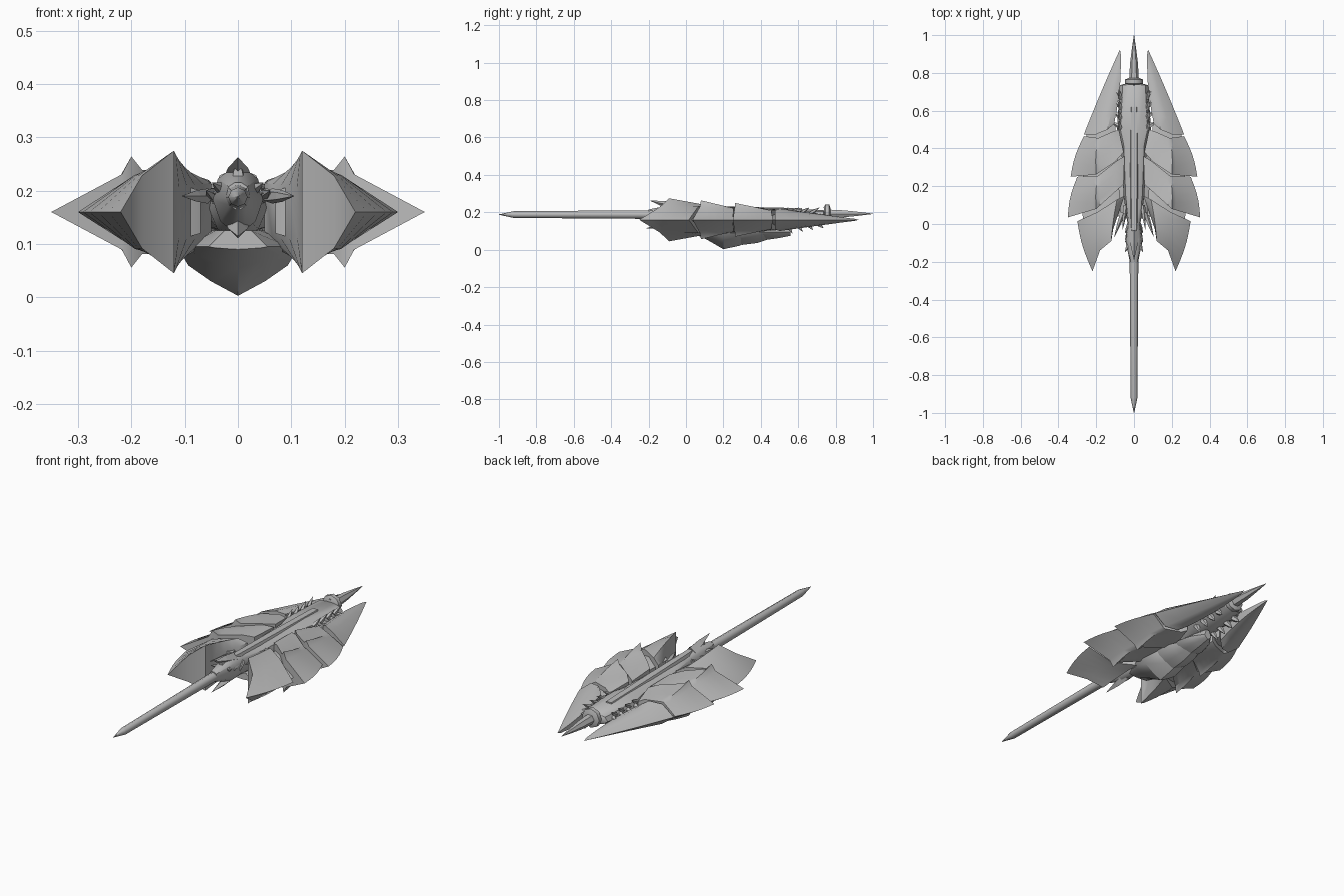
import bpy, bmesh, math
from mathutils import Vector

if "Cube" in bpy.data.objects:
    bpy.data.objects.remove(bpy.data.objects["Cube"])

MID = 0.16  # height of the wing edge plane

grey = bpy.data.materials.new("hull grey")
grey.diffuse_color = (0.5, 0.5, 0.5, 1)
grey.use_nodes = True
grey.node_tree.nodes["Principled BSDF"].inputs["Base Color"].default_value = grey.diffuse_color


def finish(name, verts, faces, angle=28):
    me = bpy.data.meshes.new(name)
    me.from_pydata([tuple(v) for v in verts], [], faces)
    bm = bmesh.new()
    bm.from_mesh(me)
    bmesh.ops.remove_doubles(bm, verts=bm.verts, dist=0.0004)
    bmesh.ops.recalc_face_normals(bm, faces=bm.faces)
    bm.to_mesh(me)
    bm.free()
    me.materials.append(grey)
    ob = bpy.data.objects.new(name, me)
    bpy.context.collection.objects.link(ob)
    if angle:
        bpy.ops.object.select_all(action='DESELECT')
        ob.select_set(True)
        bpy.context.view_layer.objects.active = ob
        bpy.ops.object.shade_smooth_by_angle(angle=math.radians(angle))
    return ob


def skin(rings):
    n = len(rings[0])
    return [p for r in rings for p in r], [
        (k * n + i, k * n + (i + 1) % n, (k + 1) * n + (i + 1) % n, (k + 1) * n + i)
        for k in range(len(rings) - 1) for i in range(n)]


def loft(name, rings, angle=28):
    """Skin closed rings of equal length and cap both ends."""
    n = len(rings[0])
    verts, faces = skin(rings)
    faces += [tuple(range(n)), tuple(range((len(rings) - 1) * n, len(rings) * n))]
    return finish(name, verts, faces, angle)


def circle(r, sides):
    return [(r * math.cos(2 * math.pi * i / sides), r * math.sin(2 * math.pi * i / sides)) for i in range(sides)]


def spike(name, base, tip, r, sides=5):
    """Tapered tooth from base to tip."""
    base, tip = Vector(base), Vector(tip)
    rot = (tip - base).to_track_quat('Z', 'Y')
    return loft(name, [[base.lerp(tip, t) + rot @ Vector((u, v, 0)) for u, v in circle(r * s, sides)]
                       for t, s in ((0, 1), (0.45, 0.75), (1, 0.03))], 0)


def shell(name, front, back, side, bow=0.012, inner=0.0, notch=0.0, rows=6):
    """Armour shell, equal above and below MID; notch lifts a pointed ridge at the front edge."""
    front, back = [Vector(p) for p in front], [Vector(p) for p in back]
    if notch:  # narrow columns either side of the ridge
        for edge in (front, back):
            edge.insert(3, edge[2].lerp(edge[3], .12))
            edge.insert(2, edge[1].lerp(edge[2], .8))
    rings, m = [], len(front)
    for k in range(rows):
        t = k / (rows - 1)
        top = []
        for i, (f, b) in enumerate(zip(front, back)):
            p = f.lerp(b, t)
            s = i / (m - 1)
            p.x += (bow * s + inner * (1 - s)) * math.sin(math.pi * t)
            if i == 3:
                p.z += notch * (1 - t)
            top.append(Vector((p.x * side, p.y, p.z)))
        rings.append(top + [Vector((p.x, p.y, 2 * MID - p.z)) for p in reversed(top)])
    verts, faces = skin(rings)
    n = 2 * m
    # end walls as strips, following the curved edges
    for o in (0, (rows - 1) * n):
        faces += [(o + i, o + i + 1, o + n - 2 - i, o + n - 1 - i) for i in range(m - 1)]
    return finish(name, verts, faces, 38)


def wing(side, tag):
    """Four overlapping shells over a core; edge points run from inner to outer."""
    shell(tag + "_front_shell",
          [(.125, -.07, .20), (.12, -.09, .275), (.18, -.14, .228), (.22, -.25, .16)],
          [(.05, .15, .215), (.09, .13, .235), (.19, .065, .23), (.30, .015, .16)], side)
    shell(tag + "_second_shell",
          [(.055, .21, .22), (.10, .17, .235), (.20, .08, .240), (.35, .035, .16)],
          [(.05, .36, .215), (.09, .335, .225), (.19, .255, .222), (.30, .25, .16)], side, notch=.024)
    shell(tag + "_third_shell",
          [(.055, .38, .22), (.10, .33, .23), (.20, .262, .232), (.335, .25, .16)],
          [(.08, .50, .20), (.11, .49, .215), (.19, .455, .21), (.265, .465, .16)], side, notch=.018)
    shell(tag + "_rear_shell",
          [(.105, .53, .20), (.14, .50, .22), (.20, .475, .21), (.265, .475, .16)],
          [(.07 + .0015 * i, .90 + .008 * i, .166 - .002 * i) for i in range(4)], side, .004, -.012)
    shell(tag + "_wing_core", [(.07, .05, .20), (.14, 0, .22), (.27, 0, .16)],
          [(.10, .53, .18), (.13, .52, .19), (.25, .49, .16)], side)


for side, tag in ((-1, "left"), (1, "right")):
    wing(side, tag)
    # ribs between spine and rear shells
    for i in range(4):
        y = .53 + .055 * i
        x = .118 - .006 * i
        spike(f"{tag}_rib_{i}", (.06 * side, y - .02, .18), (x * side, y + .01, .188), .019)
        spike(f"{tag}_lower_tooth_{i}", (.05 * side, y, .15), (.055 * side, y + .04, .085 + .01 * i), .016)
        spike(f"{tag}_upper_tooth_{i}", (.07 * side, y - .03, .195), (.08 * side, y + .02, .226), .012)
    # forward claws and jaw teeth
    spike(tag + "_claw", (.06 * side, .06, .19), (.105 * side, -.07, .19), .015)
    spike(tag + "_inner_claw", (.045 * side, .10, .19), (.06 * side, -.03, .2), .014)
    for i in range(3):
        y = -.13 + .05 * i
        spike(f"{tag}_jaw_tooth_{i}", (.025 * side, y + .03, .2), (.048 * side, y - .02, .215 - .02 * i), .013)

# spine hull: y, half width, top, bottom
SPINE = [(-.20, .022, .215, .165), (-.08, .047, .24, .125), (0, .034, .228, .125),
         (.15, .055, .222, .112), (.42, .068, .22, .115), (.50, .09, .22, .12),
         (.735, .075, .212, .16), (.745, .04, .205, .17)]
HALF = ((.3, 1), (.8, .85), (1, .5), (.7, .15), (.25, 0))
OUTLINE = list(HALF) + [(-x, h) for x, h in reversed(HALF)]
loft("spine", [[Vector((x * w, y, b + (t - b) * h)) for x, h in OUTLINE] for y, w, t, b in SPINE], 40)

# raised strip along the back
loft("spine_ridge", [[Vector((x * w, y, z + h)) for x, h in ((-1, -.02), (-.6, .006), (.6, .006), (1, -.02))]
                     for y, w, z in ((-.14, .012, .235), (0, .022, .23), (.3, .027, .224), (.62, .024, .216))])

# central horns at the nose
spike("upper_horn", (0, -.04, .225), (0, -.19, .262), .026, 4)
spike("lower_horn", (0, -.05, .14), (0, -.21, .115), .024, 4)


def turned(name, profile, z, sides=8):
    """Turned rod along y from (y, radius) pairs."""
    return loft(name, [[Vector((u, y, z + v)) for u, v in circle(r, sides)] for y, r in profile], 50)


# nose lance, tail collar and tail spike
turned("lance", [(-1, .001), (-.93, .016), (-.92, .018), (-.19, .023), (-.1, .025)], .188)
turned("tail_collar", [(.738, .035), (.745, .048), (.765, .048), (.772, .03)], .195)
turned("tail_spike", [(.76, .026), (.85, .021), (.93, .011), (1, .001)], .192, 6)
spike("collar_fin", (0, .75, .215), (0, .765, .238), .02, 4)


def belly(name, rows):
    """Keeled belly plate from (y, half width, keel height) rows."""
    rings = []
    for y, w, zb in rows:
        d = .095 - zb
        pts = [(w * .45, .125), (w, .095), (w * .82, zb + d * .62), (w * .45, zb + d * .3)]
        rings.append([Vector((x, y, z)) for x, z in pts] + [Vector((0, y, zb))] +
                     [Vector((-x, y, z)) for x, z in reversed(pts)])
    loft(name, rings)


belly("belly_front", [(.03, .055, .09), (.11, .095, .055), (.20, .114, .003), (.29, .095, .022), (.31, .08, .04)])
belly("belly_middle", [(.26, .09, .036), (.30, .098, .026), (.38, .085, .036), (.44, .06, .056)])
belly("belly_rear", [(.39, .07, .06), (.43, .08, .053), (.50, .06, .063), (.56, .02, .075)])
